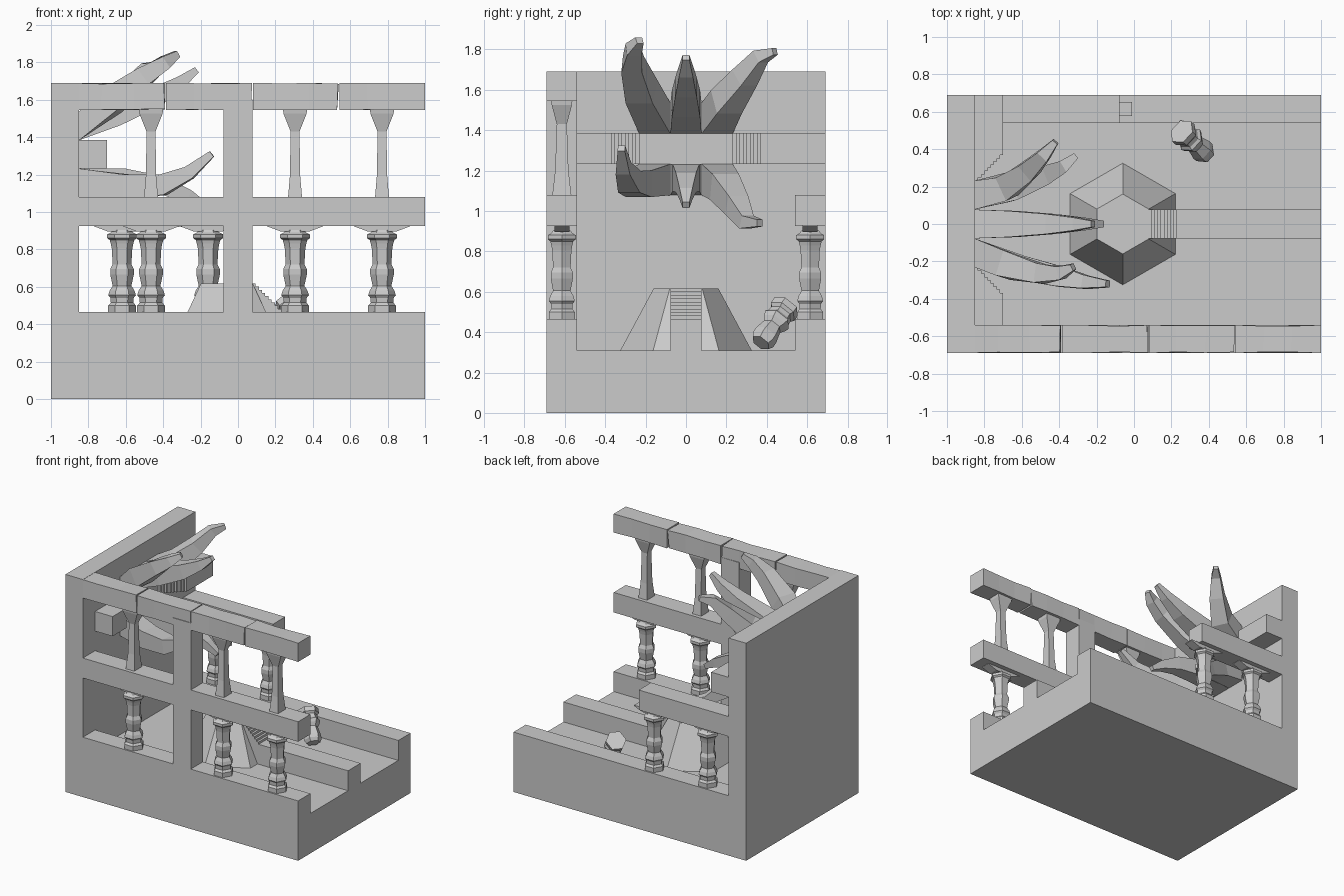
import bpy, bmesh, math, random
from mathutils import Vector, Matrix

random.seed(4)


def finish(name, bm):
    bmesh.ops.recalc_face_normals(bm, faces=bm.faces)
    me = bpy.data.meshes.new(name)
    bm.to_mesh(me)
    bm.free()
    ob = bpy.data.objects.new(name, me)
    bpy.context.collection.objects.link(ob)
    return ob


def loft(name, rings):
    """Skin a list of equal-sized point rings and cap both ends."""
    bm = bmesh.new()
    vs = [[bm.verts.new(p) for p in r] for r in rings]
    n = len(vs[0])
    for a, b in zip(vs, vs[1:]):
        for i in range(n):
            j = (i + 1) % n
            bm.faces.new((a[i], a[j], b[j], b[i]))
    bm.faces.new(vs[0][::-1])
    bm.faces.new(vs[-1])
    return finish(name, bm)


def rect(x0, x1, y0, y1, z):
    return [(x0, y0, z), (x1, y0, z), (x1, y1, z), (x0, y1, z)]


def box(name, x0, x1, y0, y1, z0, z1):
    return loft(name, [rect(x0, x1, y0, y1, z0), rect(x0, x1, y0, y1, z1)])


def hexagon(r, z, turn=0.0):
    return [(r * math.cos(turn + i * math.pi / 3), r * math.sin(turn + i * math.pi / 3), z)
            for i in range(6)]


# Base, low walls, floor ridge and tall end wall
box("floor", -1, 1, -0.69, 0.69, 0, 0.31)
box("front_low_wall", -1, 1, -0.69, -0.54, 0, 0.465)
box("back_low_wall", -1, 1, 0.54, 0.69, 0, 0.465)
box("floor_ridge", 0.0, 1, -0.077, 0.077, 0, 0.465)
box("end_wall", -1, -0.85, -0.69, 0.69, 0, 1.69)

# Front frame and short back beam
box("front_middle_beam", -0.9, 1, -0.69, -0.54, 0.925, 1.08)
box("front_pillar", -0.077, 0.077, -0.69, -0.54, 0.4, 1.6)
box("back_beam", -0.9, -0.077, 0.54, 0.69, 0.925, 1.08)

# Cracked top beam: blocks with slightly uneven ends
cuts = [-0.9, -0.39, 0.075, 0.538, 1.0]
for i, (a, b) in enumerate(zip(cuts, cuts[1:])):
    rings = []
    for k in range(4):
        x = a + (b - a) * k / 3
        x += 0.005 if k == 0 and i else (-0.005 if k == 3 and i < 3 else 0)
        j = 0.006 if 0 < k < 3 or (k == 3 and i < 3) else 0.0
        rings.append([(x + random.uniform(-j, j), y - math.copysign(random.uniform(0, j), y + 0.615),
                       z - math.copysign(random.uniform(0, j), z - 1.62))
                      for y, z in ((-0.69, 1.545), (-0.54, 1.545), (-0.54, 1.69), (-0.69, 1.69))])
    loft("top_beam_block", rings)

# Hexagonal stepped mound and its stair down to the ridge
mound = loft("hex_mound", [hexagon(0.33, 0.3, math.pi / 6), hexagon(0.325, 0.31, math.pi / 6),
                           hexagon(0.16, 0.617, math.pi / 6)])
mound.location.x = -0.06
N = 9
for i in range(N):
    box("mound_stair", 0.0, 0.077 + 0.154 * (i + 1) / N, -0.077, 0.077,
        0.45, 0.617 - 0.152 * i / N)

# Wall ledges with stepped inner ends
box("ledge_back", -0.86, -0.70, 0.385, 0.69, 1.232, 1.385)
box("ledge_front", -0.86, -0.70, -0.54, -0.385, 1.232, 1.385)
for s in (-1, 1):
    for i in range(N):
        y0, y1 = sorted((s * (0.385 - 0.154 * i / N), s * (0.385 - 0.154 * (i + 1) / N)))
        box("ledge_step", -0.86, -0.70 - 0.15 * i / N, y0, y1, 1.232, 1.385)

# Turned hexagonal balusters with flared caps
PROFILE = [(0.0, 0.074), (0.035, 0.074), (0.05, 0.06), (0.075, 0.062), (0.09, 0.074), (0.115, 0.066),
           (0.14, 0.05), (0.2, 0.063), (0.23, 0.063), (0.255, 0.05), (0.34, 0.055), (0.365, 0.06),
           (0.385, 0.066), (0.395, 0.08), (0.415, 0.08), (0.425, 0.06), (0.438, 0.05)]


def baluster(x, y):
    ob = loft("baluster", [hexagon(r, z) for z, r in PROFILE])
    ob.location = (x, y, 0.465)
    loft("baluster_cap", [rect(x - 0.075, x + 0.075, y - 0.037, y + 0.037, 0.895),
                          rect(x - 0.15, x + 0.15, y - 0.037, y + 0.037, 0.923),
                          rect(x - 0.15, x + 0.15, y - 0.037, y + 0.037, 0.93)])


for x in (-0.465, 0.305, 0.77):
    baluster(x, -0.615)
    # Slim square upper columns
    loft("upper_column", [rect(x - a, x + a, -0.615 - b, -0.615 + b, z) for z, a, b in
                          ((1.07, 0.038, 0.048), (1.2, 0.027, 0.033), (1.43, 0.024, 0.025),
                           (1.525, 0.062, 0.05), (1.555, 0.065, 0.053))])
for x in (-0.62, -0.16):
    baluster(x, 0.615)

# Broken baluster leaning on the back wall
broken = loft("broken_baluster", [hexagon(r, z) for z, r in PROFILE if z < 0.3])
axis = Vector((0.15, -0.14, -0.2))
broken.matrix_world = (Matrix.Translation((0.255, 0.495, 0.525)) @
                       axis.to_track_quat('Z', 'Y').to_matrix().to_4x4())


# Tapered horns growing out of the end wall
def horn(name, pts):
    rings = []
    for i, (x, y, z, r) in enumerate(pts):
        p = Vector((x, y, z))
        if i == 0:
            t = Vector((1, 0, 0))
        else:
            nxt = Vector(pts[min(i + 1, len(pts) - 1)][:3])
            t = (nxt - Vector(pts[i - 1][:3])).normalized()
        side = Vector((0, 0, 1)).cross(t).normalized()
        up = t.cross(side)
        rings.append([p + side * r * a + up * r * b
                      for a, b in ((-1, -1), (1, -1), (1, 1), (-1, 1))])
    loft(name, rings)


horn("upper_front_horn", [(-0.85, -0.155, 1.46, 0.077), (-0.68, -0.22, 1.59, 0.07),
                          (-0.5, -0.265, 1.725, 0.052), (-0.39, -0.26, 1.80, 0.036),
                          (-0.325, -0.23, 1.845, 0.018)])
horn("upper_middle_horn", [(-0.85, 0, 1.46, 0.077), (-0.65, 0, 1.53, 0.07), (-0.45, 0, 1.61, 0.054),
                           (-0.31, 0, 1.69, 0.035), (-0.22, 0, 1.76, 0.017)])
horn("upper_back_horn", [(-0.85, 0.155, 1.46, 0.077), (-0.68, 0.2, 1.54, 0.068),
                         (-0.56, 0.29, 1.66, 0.052), (-0.48, 0.37, 1.765, 0.034),
                         (-0.42, 0.44, 1.79, 0.017)])
horn("lower_front_horn", [(-0.85, -0.155, 1.155, 0.077), (-0.6, -0.235, 1.135, 0.066),
                          (-0.4, -0.28, 1.145, 0.055), (-0.26, -0.31, 1.21, 0.036),
                          (-0.14, -0.32, 1.31, 0.018)])
horn("lower_middle_horn", [(-0.85, 0, 1.155, 0.077), (-0.6, 0, 1.165, 0.066), (-0.4, 0, 1.14, 0.05),
                           (-0.26, 0, 1.085, 0.032), (-0.17, 0, 1.03, 0.017)])
horn("lower_back_horn", [(-0.85, 0.155, 1.155, 0.077), (-0.66, 0.19, 1.12, 0.068),
                         (-0.5, 0.25, 1.03, 0.052), (-0.39, 0.30, 0.945, 0.034),
                         (-0.31, 0.365, 0.94, 0.017)])
